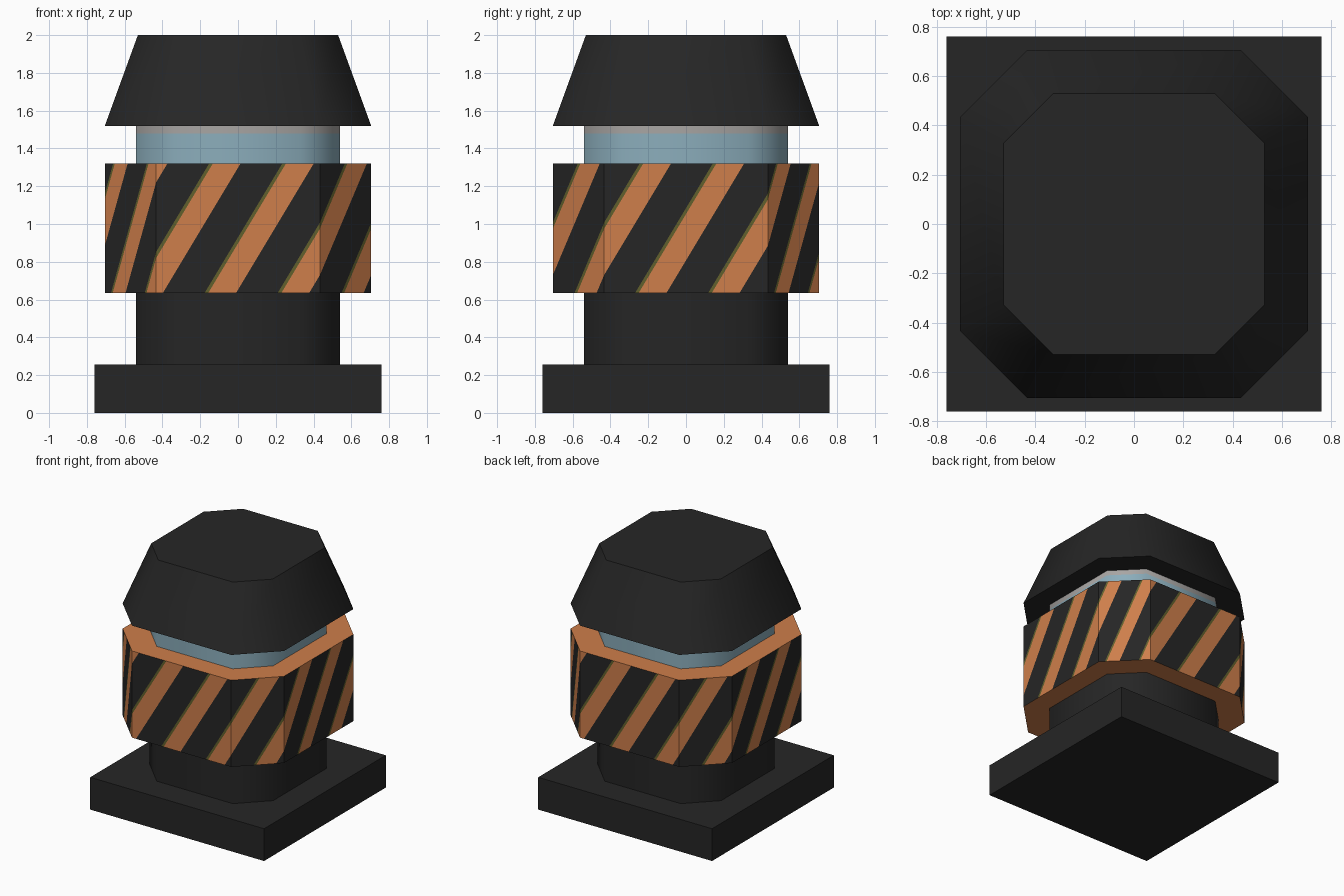
import bpy, bmesh, math
from mathutils import Vector

if "Cube" in bpy.data.objects:
    bpy.data.objects.remove(bpy.data.objects["Cube"])


def material(name, rgb):
    m = bpy.data.materials.new(name)
    m.diffuse_color = (*rgb, 1)
    m.use_nodes = True
    m.node_tree.nodes["Principled BSDF"].inputs["Base Color"].default_value = m.diffuse_color
    return m


BLACK = material("black", (0.019, 0.019, 0.019))
ORANGE = material("orange", (0.62, 0.21, 0.07))
OLIVE = material("olive", (0.12, 0.115, 0.025))
BLUE = material("pale_blue", (0.26, 0.42, 0.50))
GREY = material("light_grey", (0.39, 0.376, 0.366))


def octagon(r, z):
    """Chamfered square, counter-clockwise, starting with the front side."""
    c = r * 0.615
    pts = [(-c, -r), (c, -r), (r, -c), (r, c), (c, r), (-c, r), (-r, c), (-r, -c)]
    return [Vector((x, y, z)) for x, y in pts]


def finish(bm, name, mats, smooth=False):
    me = bpy.data.meshes.new(name)
    bm.to_mesh(me)
    bm.free()
    for m in mats:
        me.materials.append(m)
    ob = bpy.data.objects.new(name, me)
    bpy.context.collection.objects.link(ob)
    if smooth:
        bpy.ops.object.select_all(action='DESELECT')
        ob.select_set(True)
        bpy.context.view_layer.objects.active = ob
        bpy.ops.object.shade_smooth_by_angle(angle=math.radians(50))
    return ob


def prism(name, rings, mats, bands=None):
    """Closed octagonal body through (radius, z) rings, one material per band."""
    bm = bmesh.new()
    loops = [[bm.verts.new(p) for p in octagon(r, z)] for r, z in rings]
    for k in range(len(loops) - 1):
        a, b = loops[k], loops[k + 1]
        for i in range(8):
            j = (i + 1) % 8
            f = bm.faces.new((a[i], a[j], b[j], b[i]))
            f.material_index = bands[k] if bands else 0
    bm.faces.new(loops[0][::-1])
    bm.faces.new(loops[-1])
    return finish(bm, name, mats, True)


# Square base
bm = bmesh.new()
bmesh.ops.create_cube(bm, size=1)
for v in bm.verts:
    v.co = Vector((v.co.x * 1.52, v.co.y * 1.52, (v.co.z + 0.5) * 0.255))
finish(bm, "base", [BLACK])

# Column: dark below, pale window strip with grey top above the collar
prism("column", [(0.54, 0.255), (0.54, 1.0), (0.54, 1.48), (0.54, 1.52)],
      [BLACK, BLUE, GREY], [0, 1, 2])

# Tapered cap
prism("cap", [(0.705, 1.52), (0.53, 2.0)], [BLACK])

# Striped collar: each side is cut along slanted lines, coloured by stripe phase
Z0, Z1 = 0.635, 1.32
SLANT, START = 1.55, 0.725           # stripe periods per unit height, first stripe
EDGES = (0.0, 0.05, 0.43)            # olive edge, orange, black
PERIODS = (2.24, 1.0, 2.24, 1.52) * 2
low, high = octagon(0.705, Z0), octagon(0.705, Z1)
bm = bmesh.new()
done = 0.0
for i, n in enumerate(PERIODS):
    j = (i + 1) % 8
    side = high[j] - high[i]
    length = side.length
    along = side.normalized()
    per = length / n
    part = bmesh.new()
    part.faces.new([part.verts.new(p) for p in (low[i], low[j], high[j], high[i])])
    for k in range(-2, 18):
        for e in EDGES:
            t = (k + e + START - done) * per
            bmesh.ops.bisect_plane(
                part, geom=part.verts[:] + part.edges[:] + part.faces[:], dist=1e-5,
                plane_co=high[i] + along * t,
                plane_no=along - Vector((0, 0, SLANT * per)))
    for f in part.faces:
        c = f.calc_center_median()
        phase = (done + (c - high[i]).dot(along) / per + SLANT * (Z1 - c.z) - START) % 1
        index = 2 if phase < EDGES[1] else 1 if phase < EDGES[2] else 0
        new = bm.faces.new([bm.verts.new(v.co) for v in f.verts])
        new.material_index = index
    part.free()
    done += n
# Orange collar ends
for pts in (low[::-1], high):
    bm.faces.new([bm.verts.new(p) for p in pts]).material_index = 1
bmesh.ops.remove_doubles(bm, verts=bm.verts[:], dist=1e-5)
finish(bm, "striped_collar", [BLACK, ORANGE, OLIVE])
